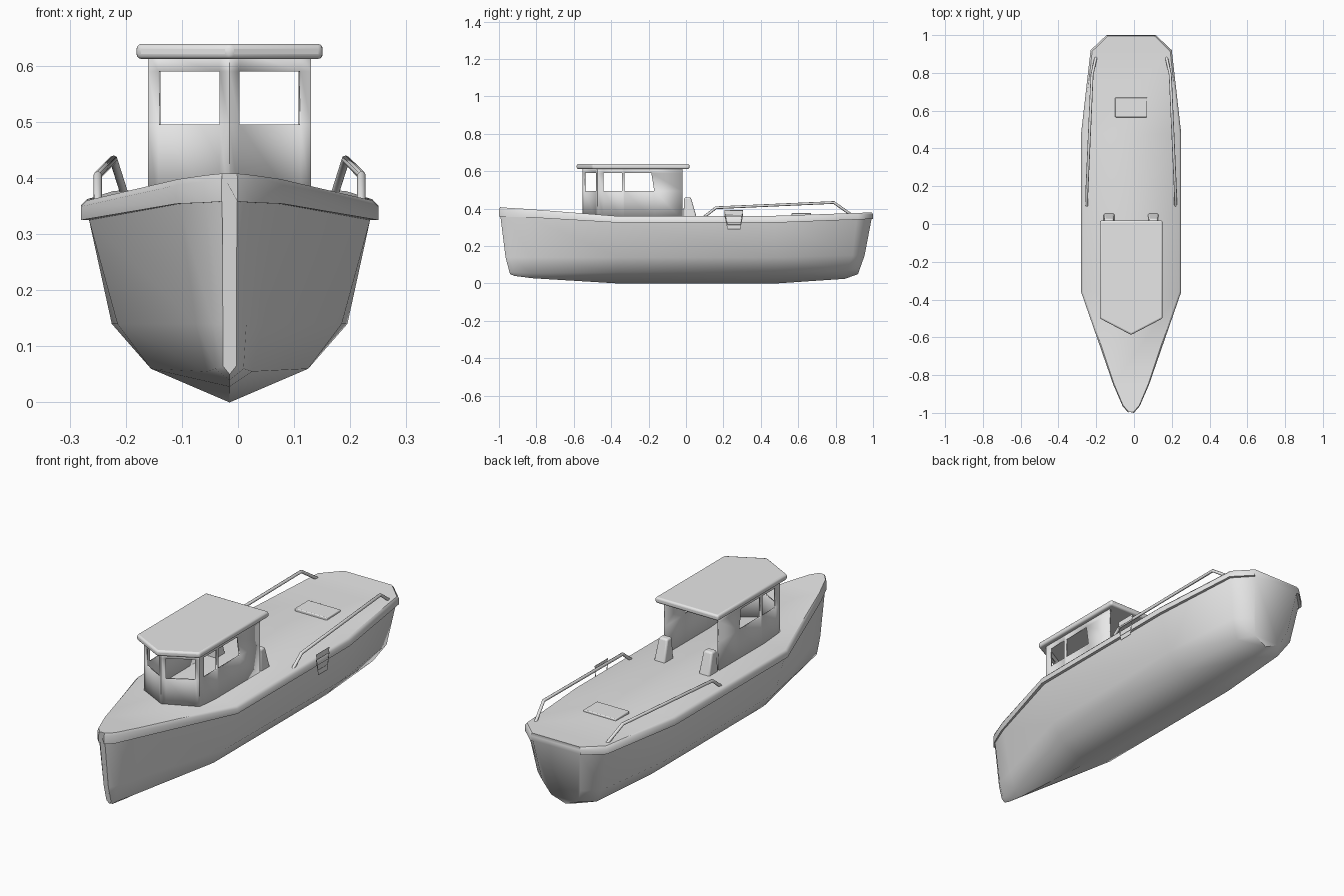
import bpy
import bmesh
from math import radians
from mathutils import Vector

if "Cube" in bpy.data.objects:
    bpy.data.objects.remove(bpy.data.objects["Cube"])

CENTRE = -0.015  # centreline of the boat in x

paint = bpy.data.materials.new("plain_grey")
paint.use_nodes = True
paint.diffuse_color = (0.8, 0.8, 0.8, 1)
paint.node_tree.nodes["Principled BSDF"].inputs["Base Color"].default_value = (0.8, 0.8, 0.8, 1)


def finish(name, bm, angle=30, bevel=0, thickness=0):
    """Turn a bmesh into a named, painted, shaded object."""
    bmesh.ops.recalc_face_normals(bm, faces=bm.faces)
    mesh = bpy.data.meshes.new(name)
    bm.to_mesh(mesh)
    bm.free()
    mesh.materials.append(paint)
    obj = bpy.data.objects.new(name, mesh)
    bpy.context.collection.objects.link(obj)
    if thickness:
        solid = obj.modifiers.new("thickness", 'SOLIDIFY')
        solid.thickness = thickness
        solid.offset = 0
        solid.use_even_offset = True
    if bevel:
        round_off = obj.modifiers.new("rounding", 'BEVEL')
        round_off.width = bevel
        round_off.segments = 3
    bpy.ops.object.select_all(action='DESELECT')
    obj.select_set(True)
    bpy.context.view_layer.objects.active = obj
    bpy.ops.object.shade_smooth_by_angle(angle=radians(angle))
    return obj


def loft(name, rings, angle):
    """Skin closed rings of equal length and cap both ends."""
    bm = bmesh.new()
    loops = [[bm.verts.new(p) for p in ring] for ring in rings]
    for a, b in zip(loops, loops[1:]):
        for i in range(len(a)):
            j = (i + 1) % len(a)
            bm.faces.new((a[i], a[j], b[j], b[i]))
    bm.faces.new(loops[0])
    bm.faces.new(loops[-1])
    return finish(name, bm, angle)


def prism(name, outline, low, high, bevel=0, top_scale=(1, 1), top_shift=(0, 0)):
    """Upright prism over an outline, optionally tapered."""
    bm = bmesh.new()
    mid = sum((Vector(p) for p in outline), Vector((0, 0))) / len(outline)
    base = [bm.verts.new((x, y, low)) for x, y in outline]
    top = [bm.verts.new((mid.x + (x - mid.x) * top_scale[0] + top_shift[0],
                         mid.y + (y - mid.y) * top_scale[1] + top_shift[1], high))
           for x, y in outline]
    bm.faces.new(base)
    bm.faces.new(top)
    for i in range(len(base)):
        j = (i + 1) % len(base)
        bm.faces.new((base[i], base[j], top[j], top[i]))
    return finish(name, bm, 40, bevel)


def rectangle(x, y, half_x, half_y):
    return [(x - half_x, y - half_y), (x + half_x, y - half_y),
            (x + half_x, y + half_y), (x - half_x, y + half_y)]


# Hull: (y, half width, top, bottom) of the rub rail, then chine, bilge, keel
stations = [
    ((-1, .014, .408, .358), (-.965, .012, .14), (-.945, .012, .065), (-.94, .05)),
    ((-.965, .045, .405, .356), (-.94, .03, .14), (-.92, .025, .06), (-.915, .04)),
    ((-.85, .095, .398, .354), (-.83, .06, .14), (-.82, .04, .055), (-.82, .028)),
    ((-.36, .265, .36, .325), (-.36, .2, .14), (-.36, .14, .06), (-.36, 0)),
    ((.48, .265, .362, .325), (.48, .21, .14), (.48, .14, .06), (.48, 0)),
    ((.92, .215, .377, .342), (.89, .17, .15), (.86, .12, .07), (.85, .025)),
    ((1, .13, .38, .345), (.955, .1, .15), (.93, .07, .08), (.92, .05)),
]
rings = []
for (y, w, top, bottom), chine, bilge, (keel_y, keel_z) in stations:
    half = [(y * .994, w * .96, top), (y, w, top - .011), (y, w, bottom),
            (y * .992, w * .945, bottom), chine, bilge]
    half = [(py, px, pz) for py, px, pz in half]
    ring = [(CENTRE + px, py, pz) for py, px, pz in half]
    ring.append((CENTRE, keel_y, keel_z))
    ring += [(CENTRE - px, py, pz) for py, px, pz in reversed(half)]
    rings.append(ring)
loft("hull", rings, 48)

# Cabin walls: half of the plan as (half width, y, lean, window starts here)
half_plan = [
    (.141, -.02, 0, False), (.141, -.17, -.015, True), (.141, -.33, 0, False),
    (.141, -.342, 0, True), (.141, -.44, 0, False), (.141, -.47, 0, False),
    (.125, -.478, 0, True), (.016, -.54, 0, False), (0, -.549, 0, False),
]
columns = [(CENTRE + x, y, lean) for x, y, lean, _ in half_plan]
columns += [(CENTRE - x, y, lean) for x, y, lean, _ in reversed(half_plan[:-1])]
windows = [open_ for *_, open_ in half_plan[:-1]]
windows += windows[::-1]
heights = [.34, .495, .59, .625]
bm = bmesh.new()
grid = [[bm.verts.new((x, y + (lean if row > 1 else 0), z)) for row, z in enumerate(heights)]
        for x, y, lean in columns]
for i, window in enumerate(windows):
    for row in range(len(heights) - 1):
        if not (window and row == 1):
            bm.faces.new((grid[i][row], grid[i + 1][row],
                          grid[i + 1][row + 1], grid[i][row + 1]))
finish("cabin_walls", bm, 35, thickness=.008)

# Cabin roof with a pointed front
roof_half = .166
prism("cabin_roof",
      [(CENTRE - roof_half, .018), (CENTRE - roof_half, -.5), (CENTRE, -.587),
       (CENTRE + roof_half, -.5), (CENTRE + roof_half, .018)], .612, .639, bevel=.009)

# Pieces that repeat on both sides
for side, label in ((1, "left"), (-1, "right")):
    # Tapered post behind each cabin wall
    prism(label + "_deck_post", rectangle(CENTRE + side * .117, .022, .029, .036),
          .35, .46, bevel=.008, top_scale=(.8, .5), top_shift=(0, -.014))

    # Bent tube handrail
    curve = bpy.data.curves.new(label + "_handrail", 'CURVE')
    curve.dimensions = '3D'
    curve.bevel_depth = .0075
    curve.bevel_resolution = 2
    curve.use_fill_caps = True
    path = [(.235, .09, .35), (.235, .16, .405), (.207, .79, .433), (.187, .88, .37)]
    spline = curve.splines.new('POLY')
    spline.points.add(len(path) - 1)
    for point, (x, y, z) in zip(spline.points, path):
        point.co = (CENTRE + side * x, y, z, 1)
    curve.materials.append(paint)
    rail = bpy.data.objects.new(label + "_handrail", curve)
    bpy.context.collection.objects.link(rail)

# Deck hatch
prism("deck_hatch", rectangle(CENTRE, .617, .085, .052), .355, .377, bevel=.004)

# Open fender frame hung on one side
bm = bmesh.new()
outline = [(.205, .378), (.305, .378), (.29, .302), (.222, .302)]
plate = bm.faces.new([bm.verts.new((.265, y, z)) for y, z in outline])
bmesh.ops.inset_individual(bm, faces=[plate], thickness=.017)
bmesh.ops.delete(bm, geom=[plate], context='FACES_ONLY')
finish("side_fender", bm, 30, bevel=.004, thickness=.028)
